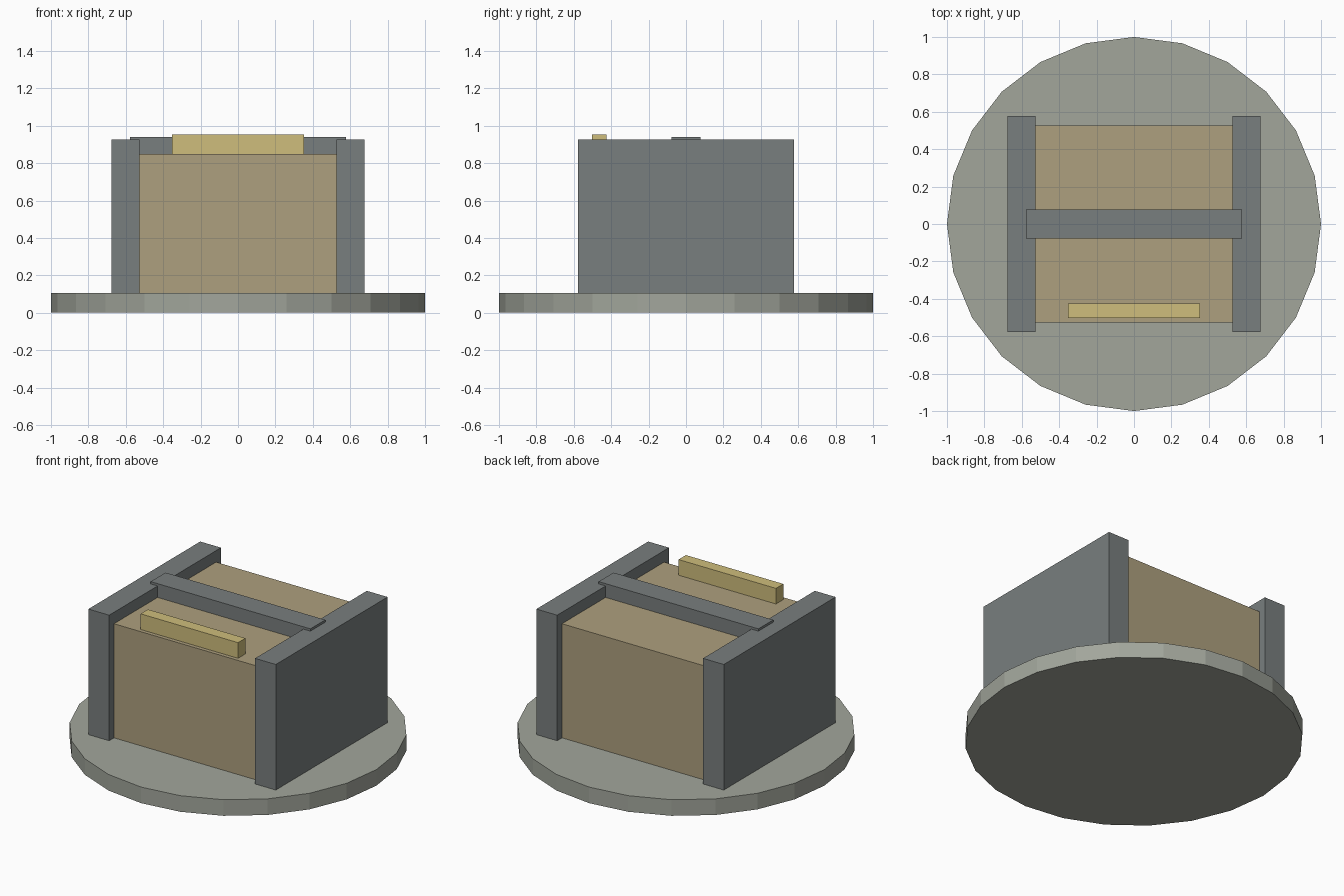
import bpy

if "Cube" in bpy.data.objects:
    bpy.data.objects.remove(bpy.data.objects["Cube"])


def material(name, rgb):
    m = bpy.data.materials.new(name)
    m.diffuse_color = (*rgb, 1)
    m.use_nodes = True
    m.node_tree.nodes["Principled BSDF"].inputs["Base Color"].default_value = m.diffuse_color
    return m


def box(name, x, y, z, mat):
    """Box from (min, max) ranges along each axis."""
    ranges = (x, y, z)
    bpy.ops.mesh.primitive_cube_add(size=1, location=[(a + b) / 2 for a, b in ranges])
    ob = bpy.context.object
    ob.name = name
    ob.scale = [b - a for a, b in ranges]
    bpy.ops.object.transform_apply(location=False, rotation=False, scale=True)
    ob.data.materials.append(mat)
    return ob


stone = material("stone", (0.36, 0.38, 0.33))
slate = material("slate", (0.19, 0.21, 0.21))
tan = material("tan", (0.42, 0.35, 0.21))
gold = material("gold", (0.62, 0.51, 0.20))

# Round 24-sided base
bpy.ops.mesh.primitive_cylinder_add(vertices=24, radius=1, depth=0.105,
                                    location=(0, 0, 0.0525), rotation=(0, 0, 0))
base = bpy.context.object
base.name = "base"
base.data.materials.append(stone)

# Central block
box("body", (-0.527, 0.527), (-0.527, 0.527), (0.105, 0.85), tan)

# Side walls
for side, s in (("left", -1), ("right", 1)):
    box(side + "_wall", sorted((s * 0.527, s * 0.677)), (-0.577, 0.577), (0.105, 0.925), slate)

# Cross bar over the top, overlapping the walls
box("cross_bar", (-0.577, 0.577), (-0.077, 0.077), (0.835, 0.94), slate)

# Raised strip at the front edge
box("front_strip", (-0.352, 0.352), (-0.502, -0.426), (0.85, 0.952), gold)
